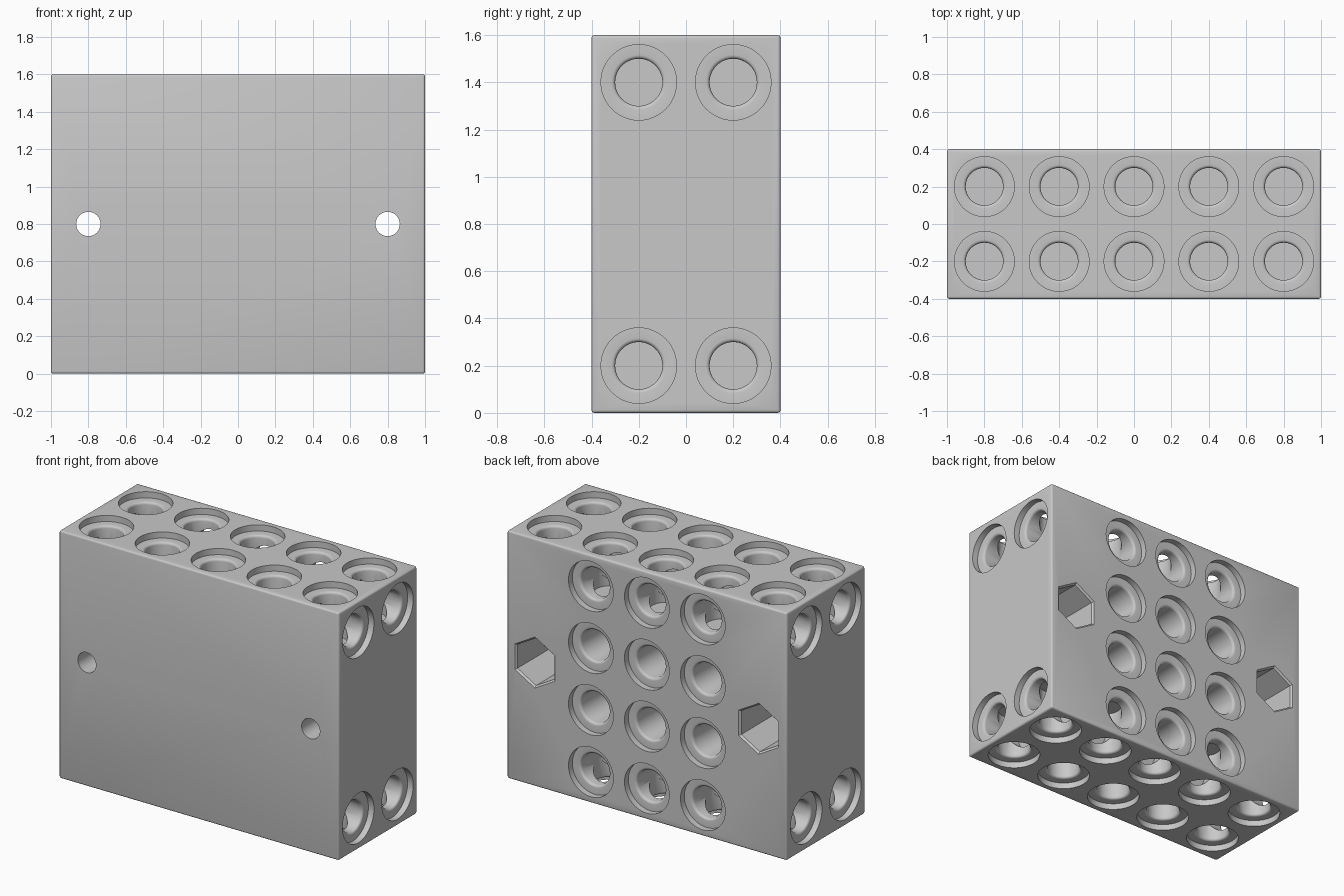
import bpy, bmesh, math
from mathutils import Vector

if "Cube" in bpy.data.objects:
    bpy.data.objects.remove(bpy.data.objects["Cube"], do_unlink=True)

SIZE = Vector((2.0, 0.8, 1.6))
CENTRE = Vector((0, 0, 0.8))

grey = bpy.data.materials.new("light grey plastic")
grey.use_nodes = True
COLOUR = (0.58, 0.58, 0.58, 1)
grey.diffuse_color = COLOUR
grey.node_tree.nodes["Principled BSDF"].inputs["Base Color"].default_value = COLOUR


def finish(bm, name):
    bmesh.ops.recalc_face_normals(bm, faces=bm.faces)
    mesh = bpy.data.meshes.new(name)
    bm.to_mesh(mesh)
    bm.free()
    mesh.materials.append(grey)
    obj = bpy.data.objects.new(name, mesh)
    bpy.context.collection.objects.link(obj)
    return obj


def revolve(bm, profile, origin, inward, steps):
    """Spin (radius, depth) points around the inward direction."""
    up = Vector((1, 0, 0)) if abs(inward.z) > 0.5 else Vector((0, 0, 1))
    verts = [bm.verts.new(origin + inward * d + up * r) for r, d in profile]
    edges = [bm.edges.new(pair) for pair in zip(verts, verts[1:])]
    bmesh.ops.spin(bm, geom=verts + edges, cent=origin, axis=inward,
                   angle=math.tau, steps=steps)


def cutter(name, profile, places, steps=48):
    bm = bmesh.new()
    for origin, inward in places:
        revolve(bm, profile, Vector(origin), Vector(inward), steps)
    bmesh.ops.remove_doubles(bm, verts=bm.verts, dist=0.0005)
    obj = finish(bm, name)
    obj.hide_render = True
    return obj


# Block with slightly rounded edges
bm = bmesh.new()
bmesh.ops.create_cube(bm, size=1)
for v in bm.verts:
    v.co = v.co * SIZE + CENTRE
bmesh.ops.bevel(bm, geom=bm.edges[:], offset=0.012, segments=3, profile=0.5,
                affect='EDGES')
block = finish(bm, "connector_block")

# Counterbored socket with a rounded lip between recess and bore
BORE, LIP, RECESS = 0.1, 0.016, 0.04
lip = [(BORE + LIP * (1 - math.sin(a)), RECESS + LIP * (1 - math.cos(a)))
       for a in (i * math.pi / 8 for i in range(5))]
socket = [(0, -0.05), (0.16, -0.05), (0.16, RECESS)] + lip + [(BORE, 0.32), (0, 0.32)]

rows = (-0.2, 0.2)
columns = [0.4 * i for i in range(-2, 3)]
vertical = [((x, y, z), (0, 0, d)) for x in columns for y in rows
            for z, d in ((0, 1), (1.6, -1))]
sideways = [((s, y, z), (-s, 0, 0)) for s in (-1, 1) for y in rows for z in (0.2, 1.4)]
back = [((x, 0.4, 0.2 + 0.4 * k), (0, -1, 0)) for x in columns[1:4] for k in range(4)]

# Hexagonal nut pockets and the screw holes behind them
pocket = [(0, -0.05), (0.165, -0.05), (0.165, 0), (0.153, 0.012), (0.153, 0.5), (0, 0.5)]
screw = [(0, -0.1), (0.065, -0.1), (0.065, 0.9), (0, 0.9)]
screws = [((x, 0.4, 0.8), (0, -1, 0)) for x in (-0.8, 0.8)]

cutters = [
    cutter("vertical_socket_cutter", socket, vertical),
    cutter("side_socket_cutter", socket, sideways),
    cutter("back_socket_cutter", socket, back),
    cutter("nut_pocket_cutter", pocket, screws, 6),
    cutter("screw_hole_cutter", screw, screws),
]

# Cut everything out of the block
bpy.ops.object.select_all(action='DESELECT')
block.select_set(True)
bpy.context.view_layer.objects.active = block
for c in cutters:
    mod = block.modifiers.new(c.name, 'BOOLEAN')
    mod.operation = 'DIFFERENCE'
    mod.solver = 'EXACT'
    mod.object = c
    bpy.ops.object.modifier_apply(modifier=mod.name)
    bpy.data.objects.remove(c, do_unlink=True)

bpy.ops.object.shade_smooth_by_angle(angle=math.radians(30))
